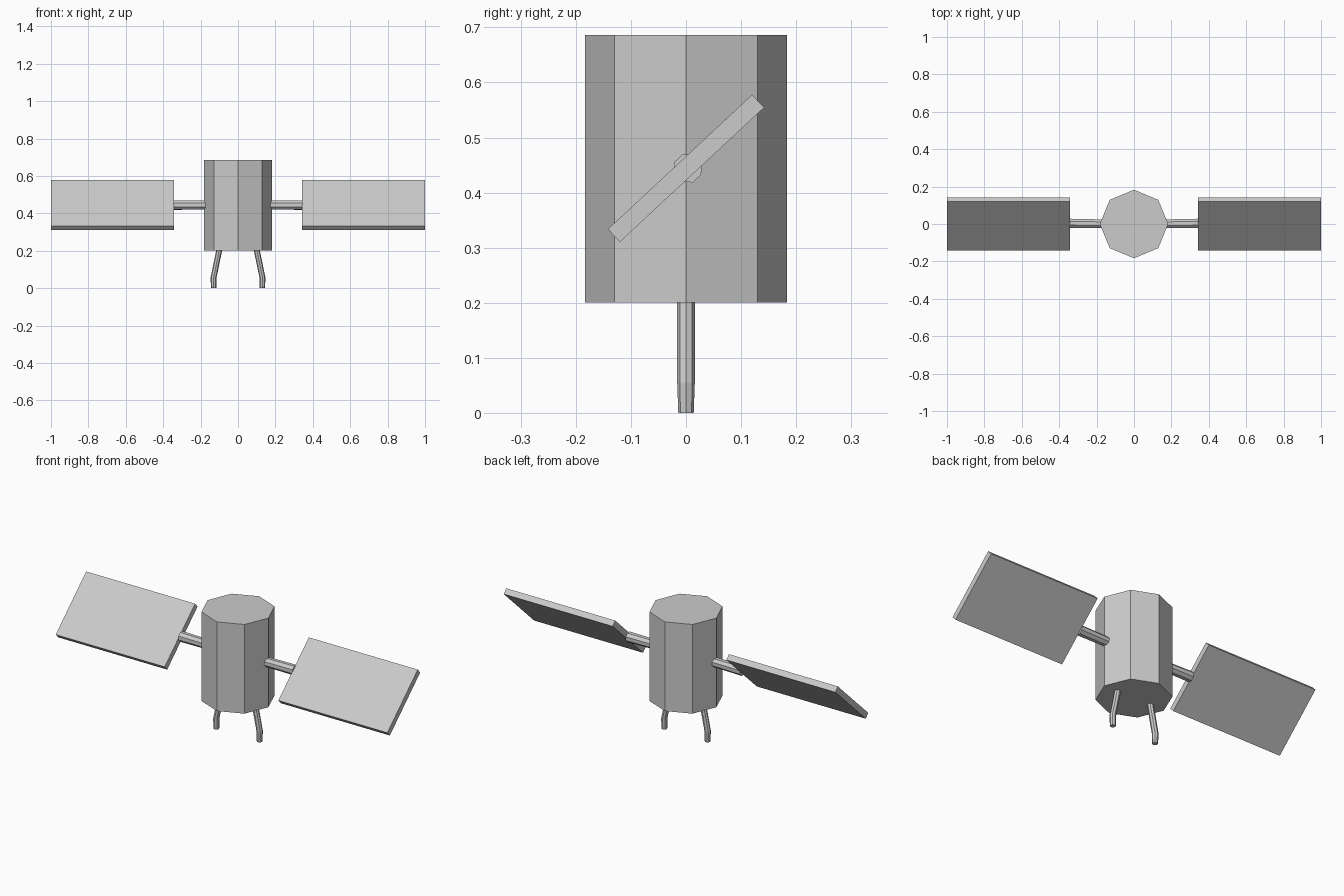
import bpy, bmesh, math
from mathutils import Vector, Matrix

cube = bpy.data.objects.get("Cube")
if cube:
    bpy.data.objects.remove(cube, do_unlink=True)

grey = bpy.data.materials.new("light_grey")
grey.use_nodes = True
colour = (0.6, 0.6, 0.6, 1)
grey.diffuse_color = colour
grey.node_tree.nodes["Principled BSDF"].inputs["Base Color"].default_value = colour

TILT = math.radians(43)
HUB_Z = 0.444


def finish(name, bm):
    bmesh.ops.recalc_face_normals(bm, faces=bm.faces)
    mesh = bpy.data.meshes.new(name)
    bm.to_mesh(mesh)
    bm.free()
    mesh.materials.append(grey)
    obj = bpy.data.objects.new(name, mesh)
    bpy.context.collection.objects.link(obj)
    return obj


def tube(name, rings, side_a, side_b, sides=8, phase=0.0):
    """Loft capped rings given as (centre, radius) along a path."""
    bm = bmesh.new()
    loops = []
    for centre, radius in rings:
        loop = []
        for i in range(sides):
            a = phase + math.tau * i / sides
            offset = Vector(side_a) * math.cos(a) + Vector(side_b) * math.sin(a)
            loop.append(bm.verts.new(Vector(centre) + offset * radius))
        loops.append(loop)
    for low, high in zip(loops, loops[1:]):
        for i in range(sides):
            j = (i + 1) % sides
            bm.faces.new((low[i], low[j], high[j], high[i]))
    bm.faces.new(loops[0])
    bm.faces.new(loops[-1])
    return finish(name, bm)


# Octagonal body with corners on the axes
tube("body", [((0, 0, 0.2), 0.183), ((0, 0, 0.686), 0.183)], (1, 0, 0), (0, 1, 0))

for side, s in (("left", 1), ("right", -1)):
    # Tilted solar panel
    bm = bmesh.new()
    bmesh.ops.create_cube(bm, size=1)
    bmesh.ops.scale(bm, vec=(0.657, 0.358, 0.032), verts=bm.verts)
    bmesh.ops.rotate(bm, cent=(0, 0, 0), matrix=Matrix.Rotation(TILT, 3, "X"), verts=bm.verts)
    bmesh.ops.translate(bm, vec=(s * 0.6715, 0, HUB_Z), verts=bm.verts)
    finish(side + "_panel", bm)

    # Arm joining the panel to the body
    tube(side + "_arm",
         [((s * 0.165, 0.001, HUB_Z), 0.025), ((s * 0.345, 0.003, HUB_Z), 0.027)],
         (0, 1, 0), (0, 0, 1), phase=TILT + math.pi / 8)

    # Bent leg
    tube(side + "_leg",
         [((s * 0.1, 0, 0.205), 0.016), ((s * 0.131, 0, 0.055), 0.016), ((s * 0.13, 0, 0), 0.014)],
         (1, 0, 0), (0, 1, 0))
